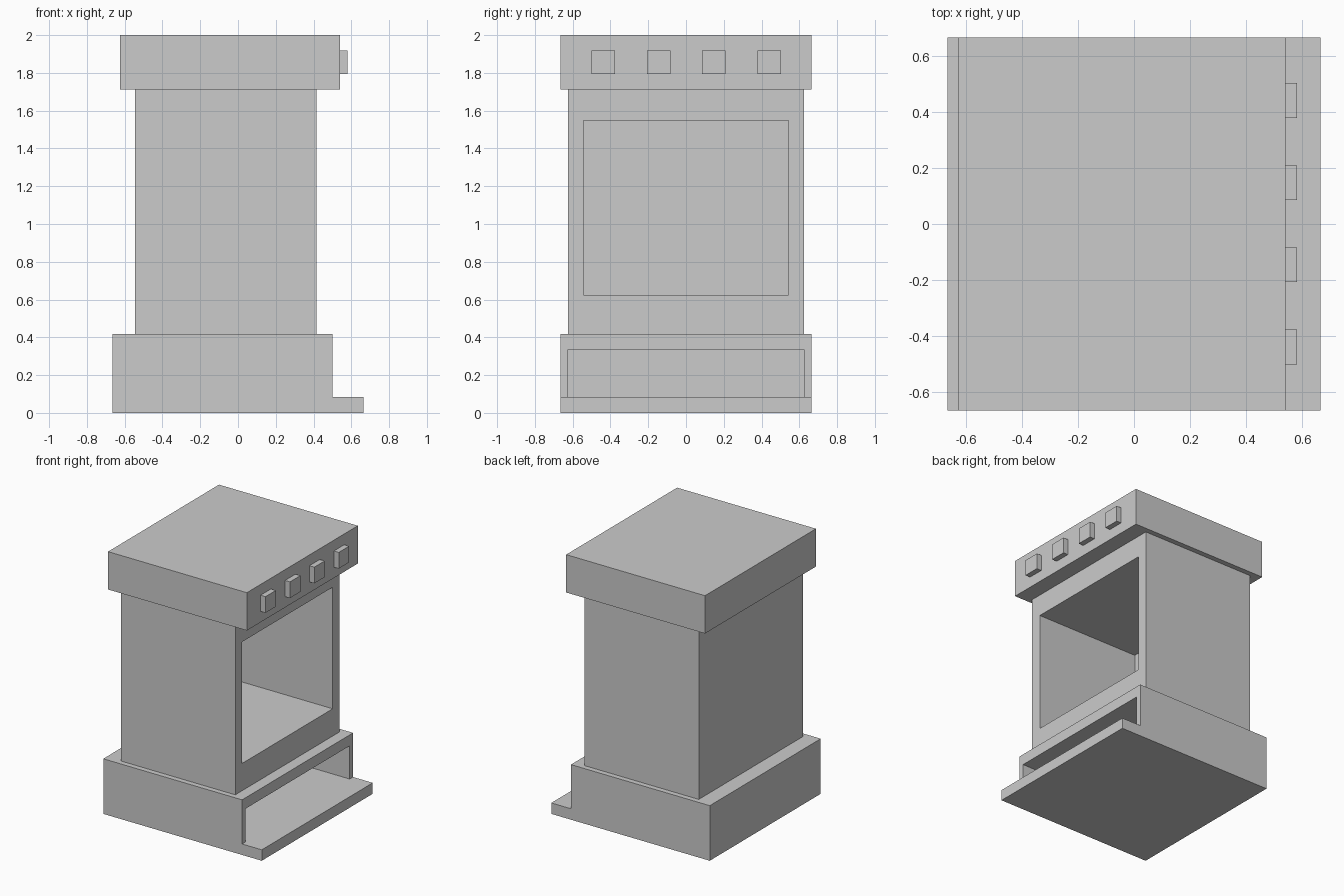
import bpy
import bmesh

if "Cube" in bpy.data.objects:
    bpy.data.objects.remove(bpy.data.objects["Cube"])


def box(name, x, y, z):
    """Axis-aligned box from (min, max) ranges."""
    bm = bmesh.new()
    bmesh.ops.create_cube(bm, size=1)
    for v in bm.verts:
        v.co = [r[0] if c < 0 else r[1] for c, r in zip(v.co, (x, y, z))]
    mesh = bpy.data.meshes.new(name)
    bm.to_mesh(mesh)
    bm.free()
    obj = bpy.data.objects.new(name, mesh)
    bpy.context.collection.objects.link(obj)
    return obj


def hollow(obj, x, y, z):
    """Cut a box-shaped cavity out of an object."""
    cutter = box("cavity_cutter", x, y, z)
    cutter.hide_render = True
    mod = obj.modifiers.new("cavity", 'BOOLEAN')
    mod.operation = 'DIFFERENCE'
    mod.solver = 'EXACT'
    mod.object = cutter
    bpy.context.view_layer.objects.active = obj
    bpy.ops.object.modifier_apply(modifier=mod.name)
    bpy.data.objects.remove(cutter)


# Floor slab with the projecting front ledge
box("base_slab", (-0.665, 0.665), (-0.665, 0.665), (0, 0.083))

# Drawer housing, open at the front and down to the slab
housing = box("drawer_housing", (-0.665, 0.5), (-0.665, 0.665), (0.083, 0.418))
hollow(housing, (-0.625, 0.7), (-0.625, 0.625), (0, 0.335))

# Oven body with its open chamber
body = box("oven_body", (-0.545, 0.415), (-0.625, 0.625), (0.418, 1.713))
hollow(body, (-0.462, 0.6), (-0.542, 0.542), (0.625, 1.547))

# Cooktop slab
box("cooktop", (-0.625, 0.54), (-0.665, 0.665), (1.713, 2.0))

# Row of four control knobs
for i, y in enumerate((-0.438, -0.145, 0.147, 0.44)):
    box(f"knob_{i + 1}", (0.54, 0.581), (y - 0.062, y + 0.062), (1.795, 1.918))
